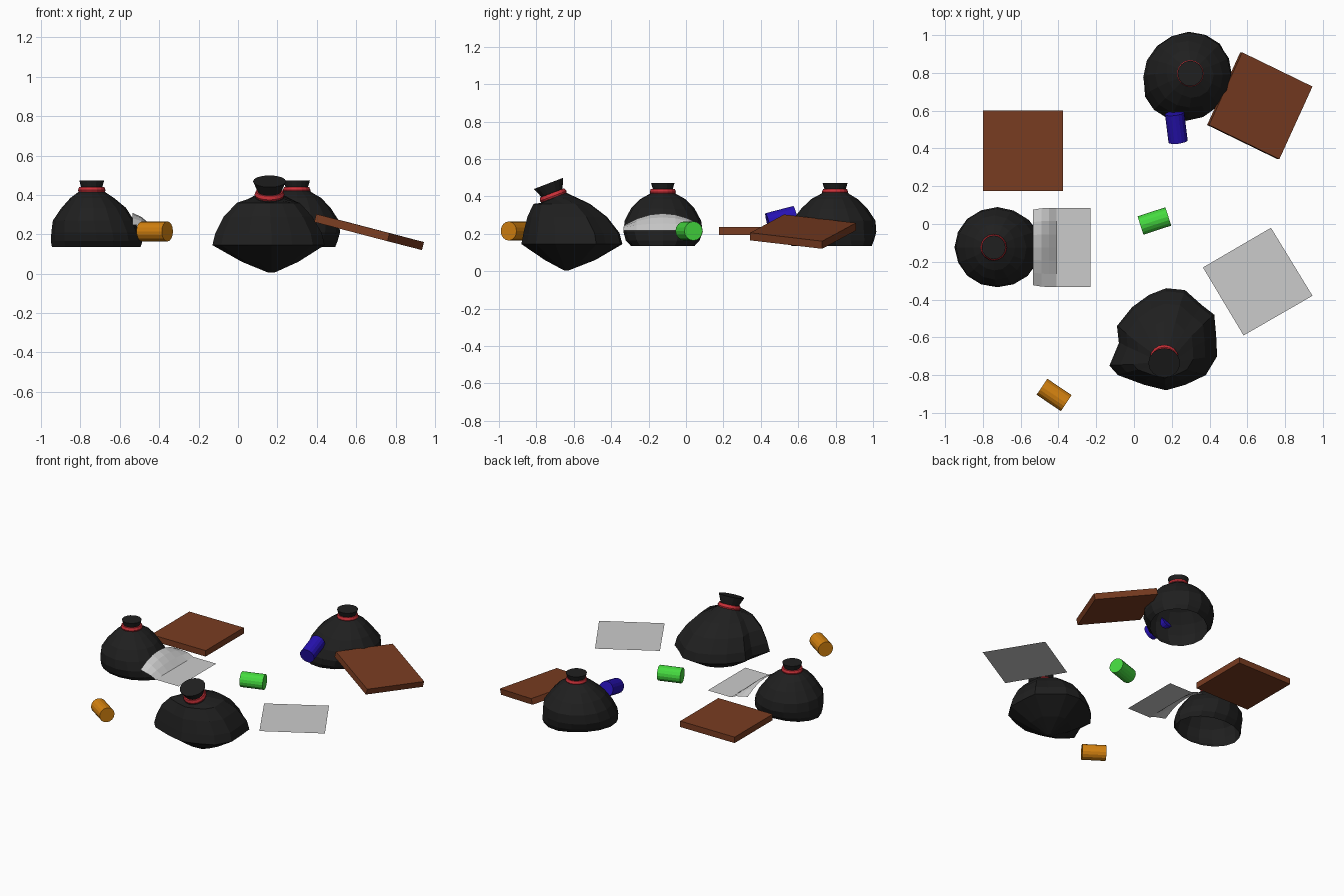
import bpy, bmesh, math, random
from mathutils import Vector, Matrix

if "Cube" in bpy.data.objects:
    bpy.data.objects.remove(bpy.data.objects["Cube"])

random.seed(4)
SEG = 16


def material(name, rgb):
    m = bpy.data.materials.new(name)
    m.diffuse_color = (*rgb, 1)
    m.use_nodes = True
    m.node_tree.nodes["Principled BSDF"].inputs["Base Color"].default_value = m.diffuse_color
    return m


BLACK = material("black_plastic", (0.014, 0.014, 0.014))
RED = material("red_tie", (0.6, 0.03, 0.04))
BROWN = material("cardboard", (0.19, 0.045, 0.015))
BLUE = material("blue_can", (0.02, 0.006, 0.45))
GREEN = material("green_can", (0.06, 0.7, 0.05))
ORANGE = material("orange_can", (0.65, 0.22, 0.005))


def add_object(name, bm, mat=None, matrix=Matrix()):
    bmesh.ops.recalc_face_normals(bm, faces=bm.faces)
    mesh = bpy.data.meshes.new(name)
    bm.to_mesh(mesh)
    bm.free()
    ob = bpy.data.objects.new(name, mesh)
    bpy.context.collection.objects.link(ob)
    ob.matrix_world = matrix
    if mat:
        mesh.materials.append(mat)
    return ob


def loft(bm, rings, closed=True, cap=True):
    """Skin a list of equally long point rows; a row may be closed on itself."""
    rows = [[bm.verts.new(p) for p in r] for r in rings]
    n = len(rows[0])
    for a, b in zip(rows, rows[1:]):
        for i in range(n if closed else n - 1):
            j = (i + 1) % n
            bm.faces.new((a[i], a[j], b[j], b[i]))
    if cap:
        bm.faces.new(rows[-1])
    return rows


def ellipse(z, cx, rx, ry, wobble=0.0):
    pts = []
    for i in range(SEG):
        a = 2 * math.pi * i / SEG
        k = 1 + random.uniform(-wobble, wobble)
        pts.append(Vector((cx + rx * k * math.cos(a), ry * k * math.sin(a), z)))
    return pts


def tie(name, matrix, radius, thick):
    profile = [(radius + thick * math.cos(t), 1.6 * thick * math.sin(t))
               for t in (math.pi * k / 3 for k in range(7))]
    bm = bmesh.new()
    loft(bm, [ellipse(z, 0, r, r) for r, z in profile], cap=False)
    # top and outer side above, mirrored to make a full ring
    loft(bm, [ellipse(-z, 0, r, r) for r, z in profile], cap=False)
    bmesh.ops.remove_doubles(bm, verts=bm.verts, dist=1e-4)
    add_object(name, bm, RED, matrix)


# Two slumped bags, open underneath
def slumped_bag(name, loc, turn, widen):
    rings = [ellipse(0.135, 0.025, 0.225, 0.172, 0.015),
             ellipse(0.165, 0.025, 0.23, 0.198, 0.015),
             ellipse(0.21, 0.02, 0.225, 0.212, 0.01),
             ellipse(0.27, 0.01, 0.208, 0.205, 0.015),
             ellipse(0.335, 0.008, 0.163, 0.168, 0.02),
             ellipse(0.385, 0.003, 0.112, 0.122, 0.02),
             ellipse(0.415, 0, 0.068, 0.068),
             ellipse(0.435, 0, 0.052, 0.052),
             ellipse(0.473, 0, 0.063, 0.063)]
    place = Matrix.Translation((*loc, 0)) @ Matrix.Rotation(math.radians(turn), 4, 'Z')
    bm = bmesh.new()
    loft(bm, rings)
    add_object(name, bm, BLACK, place @ Matrix.Diagonal((widen, widen, 1, 1)))
    tie(name + "_tie", place @ Matrix.Translation((0, 0, 0.424)), 0.058, 0.012)


slumped_bag("left_bag", (-0.743, -0.124), 0, 1.0)
slumped_bag("back_bag", (0.298, 0.797), 225, 1.07)

# Full front bag: one lumpy outline scaled at several heights
outline = [(-0.13, -0.75), (-0.08, -0.63), (-0.09, -0.54), (-0.01, -0.44),
           (0.08, -0.375), (0.17, -0.34), (0.27, -0.35), (0.36, -0.43),
           (0.425, -0.48), (0.435, -0.59), (0.44, -0.70), (0.38, -0.80),
           (0.275, -0.85), (0.17, -0.88), (0.05, -0.85), (-0.085, -0.80)]
centre = Vector((0.165, -0.62))
levels = [(0.005, 0.17, -0.64, 0.05), (0.06, 0.168, -0.625, 0.5),
          (0.145, 0.165, -0.62, 1.0), (0.205, 0.165, -0.622, 0.95),
          (0.29, 0.16, -0.643, 0.79), (0.36, 0.16, -0.67, 0.56)]
rings = []
for z, cx, cy, s in levels:
    rings.append([Vector((cx + s * (x - centre.x), cy + s * (y - centre.y), z))
                  for x, y in outline])
neck = Matrix.Translation((0.16, -0.71, 0.402)) @ Matrix.Rotation(math.radians(21), 4, 'X')
for z, r in ((-0.012, 0.075), (0.012, 0.058), (0.072, 0.084)):
    ring = [neck @ p for p in ellipse(z, 0, r, r)]
    # start at the -x side and run clockwise like the outline
    rings.append([ring[(SEG // 2 + 1 - i) % SEG] for i in range(SEG)])
bm = bmesh.new()
rows = loft(bm, rings)
bm.faces.new(rows[0])
add_object("front_bag", bm, BLACK)
tie("front_bag_tie", neck, 0.063, 0.013)


# Flat cardboard boxes
def box(name, matrix):
    bm = bmesh.new()
    bmesh.ops.create_cube(bm, size=1)
    bmesh.ops.scale(bm, vec=(0.425, 0.425, 0.042), verts=bm.verts)
    add_object(name, bm, BROWN, matrix)


box("left_box", Matrix.Translation((-0.588, 0.388, 0.215)))
u = Vector((0.37, -0.18, -0.097)).normalized()
n = u.cross(Vector((0.175, 0.375, -0.045))).normalized()
v = n.cross(u)
tilt = Matrix((u, v, n)).transposed().to_4x4()
box("tilted_box", Matrix.Translation(Vector((0.671, 0.626, 0.231)) - 0.02 * n) @ tilt)

# Loose sheet lying flat
bm = bmesh.new()
bm.faces.new([bm.verts.new((x, y, 0.216)) for x, y in
              ((0.725, -0.02), (0.365, -0.23), (0.58, -0.59), (0.945, -0.38))])
add_object("flat_sheet", bm)

# Sheet with one end draped over the left bag
rows = []
for x, top, drop, half in ((-0.535, 0.309, 0.06, 0.2), (-0.49, 0.288, 0.045, 0.207),
                           (-0.45, 0.255, 0.02, 0.21), (-0.41, 0.217, 0, 0.21),
                           (-0.23, 0.217, 0, 0.21)):
    rows.append([(x, -0.124 + half * t, top - drop * t * t)
                 for t in (-1, -0.67, -0.33, 0, 0.33, 0.67, 1)])
bm = bmesh.new()
loft(bm, rows, closed=False, cap=False)
add_object("draped_sheet", bm)


# Cans lying on their sides
def can(name, mat, loc, axis):
    bm = bmesh.new()
    bmesh.ops.create_cone(bm, cap_ends=True, segments=16, radius1=0.051,
                          radius2=0.051, depth=0.155)
    rot = Vector(axis).to_track_quat('Z', 'Y').to_matrix().to_4x4()
    add_object(name, bm, mat, Matrix.Translation(loc) @ rot)


can("green_can", GREEN, (0.108, 0.016, 0.215), (0.95, 0.31, 0))
can("orange_can", ORANGE, (-0.423, -0.905, 0.215), (0.83, -0.56, 0))
can("blue_can", BLUE, (0.224, 0.512, 0.28), (-0.12, 0.96, 0.25))
